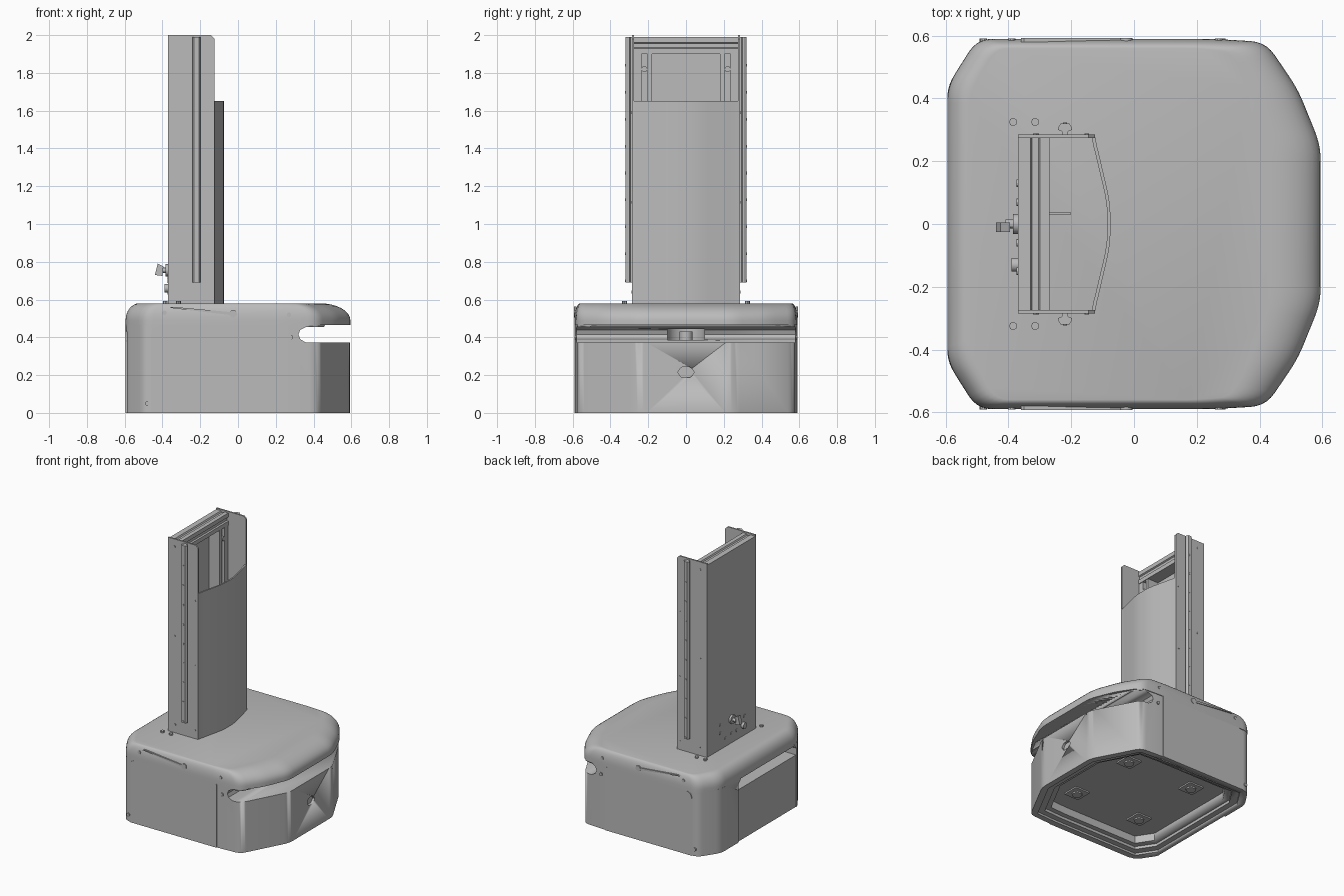
import bpy, bmesh, math
from mathutils import Vector

cube = bpy.data.objects.get("Cube")
if cube:
    bpy.data.objects.remove(cube, do_unlink=True)

grey = bpy.data.materials.new("light grey")
grey.use_nodes = True
GREY = (0.5, 0.5, 0.5, 1)
grey.diffuse_color = GREY
grey.node_tree.nodes["Principled BSDF"].inputs["Base Color"].default_value = GREY


def finish(name, bm, smooth=True):
    bmesh.ops.recalc_face_normals(bm, faces=bm.faces)
    mesh = bpy.data.meshes.new(name)
    bm.to_mesh(mesh)
    bm.free()
    ob = bpy.data.objects.new(name, mesh)
    bpy.context.collection.objects.link(ob)
    mesh.materials.append(grey)
    if smooth:
        bpy.ops.object.select_all(action='DESELECT')
        ob.select_set(True)
        bpy.context.view_layer.objects.active = ob
        bpy.ops.object.shade_smooth_by_angle(angle=math.radians(30))
    return ob


def loft(name, rings, smooth=True):
    """Capped skin through rings with equal point counts."""
    bm = bmesh.new()
    rows = [[bm.verts.new(p) for p in r] for r in rings]
    n = len(rows[0])
    for a, b in zip(rows, rows[1:]):
        for i in range(n):
            bm.faces.new((a[i], a[(i + 1) % n], b[(i + 1) % n], b[i]))
    bm.faces.new(rows[0])
    bm.faces.new(rows[-1])
    return finish(name, bm, smooth)


def prism(name, pts, lo, hi, axis='z', smooth=True):
    put = {'z': lambda a, b, h: (a, b, h), 'y': lambda a, b, h: (a, h, b),
           'x': lambda a, b, h: (h, a, b)}[axis]
    return loft(name, [[put(a, b, h) for a, b in pts] for h in (lo, hi)], smooth)


def box(name, x0, x1, y0, y1, z0, z1):
    return prism(name, [(x0, y0), (x1, y0), (x1, y1), (x0, y1)], z0, z1, smooth=False)


def circle(cx, cy, r, n=20, ry=None):
    return [(cx + r * math.cos(math.tau * i / n), cy + (ry or r) * math.sin(math.tau * i / n))
            for i in range(n)]


def rounded(pts, r, steps=5):
    """Round the corners of a closed outline."""
    out = []
    for i, p in enumerate(pts):
        p = Vector(p)
        ends = []
        for q in (Vector(pts[i - 1]), Vector(pts[(i + 1) % len(pts)])):
            d = q - p
            ends.append(p + d.normalized() * min(r, d.length * 0.45))
        for k in range(steps + 1):
            t = k / steps
            out.append(tuple(ends[0] * (1 - t) ** 2 + p * 2 * t * (1 - t) + ends[1] * t * t))
    return out


def mirrored(half):
    return half + [(x, -y) for x, y in reversed(half)]


def cut(target, cutter):
    mod = target.modifiers.new("cut", 'BOOLEAN')
    mod.operation = 'DIFFERENCE'
    mod.solver = 'EXACT'
    mod.object = cutter
    cutter.hide_render = True
    bpy.ops.object.select_all(action='DESELECT')
    target.select_set(True)
    bpy.context.view_layer.objects.active = target
    bpy.ops.object.modifier_apply(modifier=mod.name)
    bpy.data.objects.remove(cutter, do_unlink=True)


# Lower body: eight-sided footprint, then its openings
foot = mirrored([(-0.595, 0.44), (-0.5, 0.585), (0.25, 0.585), (0.42, 0.575), (0.592, 0.25)])
body = prism("lower_body", rounded(foot, 0.04), 0, 0.47)
slot = [(0.8, 0.372), (0.8, 0.464), (0.46, 0.464), (0.455, 0.455), (0.36, 0.455),
        (0.33, 0.44), (0.32, 0.415), (0.33, 0.39), (0.36, 0.372)]
cut(body, prism("slot_cutter", slot, -0.8, 0.8, 'y'))
cut(body, prism("sensor_cutter", circle(0.31, 0, 0.1, 24), 0.385, 0.445))
cut(body, prism("rear_slot_cutter", [(-0.44, 0.38), (0.24, 0.38), (0.24, 0.43), (0.21, 0.46),
                                     (-0.41, 0.46), (-0.44, 0.43)], -0.8, -0.42, 'x'))
cut(body, box("rear_door_cutter", -0.8, -0.585, -0.44, 0.24, -0.1, 0.385))
cut(body, prism("camera_cutter", rounded([(-0.045, 0.215), (-0.025, 0.187), (0.025, 0.187),
                (0.045, 0.215), (0.025, 0.243), (-0.025, 0.243)], 0.01, 2), 0.575, 0.8, 'x'))
for scale, depth in ((0.93, 0.015), (0.86, 0.035), (0.8, 0.09)):
    cut(body, prism("floor_cutter", [(x * scale, y * scale) for x, y in foot], -0.1, depth))
prism("slot_sensor", circle(0.26, 0, 0.035), 0.385, 0.43)

# Underside pads
for sx in (-1, 1):
    for sy in (-1, 1):
        x, y = sx * 0.27, sy * 0.27
        box("floor_pad", x - 0.06, x + 0.06, y - 0.06, y + 0.06, 0.08, 0.092)
        prism("floor_foot", circle(x, y, 0.035), 0.07, 0.082)

# Lid: outline pulled in along a quarter arc, long at the nose and short at the sides
rim = rounded(mirrored([(-0.595, 0.44), (-0.5, 0.59), (0.25, 0.59), (0.42, 0.58),
                        (0.522, 0.43), (0.595, 0.25)]), 0.05)
rings = [[(x, y, 0.464) for x, y in rim]]
for k in range(9):
    a = k * math.pi / 16
    pull, z = 1 - math.cos(a), 0.49 + 0.09 * math.sin(a)
    rings.append([(x * (1 - pull * (0.27 if x > 0 else 0.12)), y * (1 - pull * 0.05), z)
                  for x, y in rim])
loft("lid", rings)

# Side panels, lid slits and side fasteners
door = [(-0.46, 0), (0.24, 0), (0.24, 0.465), (-0.42, 0.465), (-0.45, 0.45), (-0.46, 0.42)]
slit = [(-0.36, 0.556), (-0.35, 0.562), (-0.03, 0.533), (-0.03, 0.517)]
for s in (-1, 1):
    prism("side_panel", door, s * 0.58, s * 0.59, 'y', False)
    prism("lid_slit", slit, s * 0.58, s * 0.592, 'y', False)
    prism("lid_knob", circle(-0.025, 0.525, 0.02), s * 0.58, s * 0.593, 'y')
    for x, z in ((-0.48, 0.05), (0.27, 0.52), (-0.39, 0.53), (0.28, 0.4)):
        prism("side_screw", circle(x, z, 0.012, 10), s * 0.57, s * 0.591, 'y')
    for x in (-0.385, -0.315):
        prism("lid_bolt", circle(x, s * 0.325, 0.013, 8), 0.57, 0.592)

# Column: back plate, side plates, linear rails and inner frame
box("column_back", -0.37, -0.36, -0.28, 0.28, 0.575, 1.99)
plate = [(-0.37, 0.575), (-0.125, 0.575), (-0.125, 1.98), (-0.145, 2.0), (-0.37, 2.0)]
rail = [(-0.23, 0.28), (-0.23, 0.295), (-0.242, 0.3), (-0.242, 0.308), (-0.234, 0.32),
        (-0.206, 0.32), (-0.198, 0.308), (-0.198, 0.3), (-0.21, 0.295), (-0.21, 0.28)]
for s in (-1, 1):
    prism("column_side", plate, s * 0.274, s * 0.285, 'y', False)
    prism("column_rail", [(x, s * y) for x, y in rail], 0.69, 1.99, smooth=False)
    for i in range(9):
        prism("rail_screw", circle(-0.22, 0.7 + i * 0.1425, 0.007, 8), s * 0.31, s * 0.323, 'y')
    for x, z in ((-0.315, 1.945), (-0.315, 1.29), (-0.31, 0.64), (-0.15, 0.64),
                 (-0.15, 1.115), (-0.15, 1.59)):
        prism("side_plate_screw", circle(x, z, 0.007, 8), s * 0.28, s * 0.288, 'y')
    # Post is two strips with a groove between them
    for y0, y1 in ((0.18, 0.205), (0.235, 0.274)):
        box("frame_post", -0.36, -0.275, min(s * y0, s * y1), max(s * y0, s * y1), 0.575, 1.9)
    prism("post_bracket", circle(s * 0.22, 1.82, 0.016, 12), -0.33, -0.27, 'x')

# Top beam with grooves along its front and top
beam = [(-0.362, 1.9), (-0.27, 1.9), (-0.27, 1.93), (-0.28, 1.935), (-0.28, 1.955),
        (-0.27, 1.96), (-0.27, 1.99), (-0.3, 1.99), (-0.305, 1.98), (-0.325, 1.98),
        (-0.33, 1.99), (-0.362, 1.99)]
prism("top_beam", beam, -0.274, 0.274, 'y', False)
box("inner_rib", -0.28, -0.2, 0.03, 0.037, 0.575, 0.7)

# Curved front cover as a thin shell
outer = rounded(mirrored([(-0.125, 0.28), (-0.075, 0.065)]), 0.05)
arc = [p for p in outer if p[0] > -0.12]
arc = [(-0.125, 0.284)] + arc + [(-0.125, -0.284)]
prism("column_cover", arc + [(x - 0.01, y * 0.98) for x, y in reversed(arc)], 0.575, 1.65)

# Handle, plugs and ports low on the column back
prism("switch_stem", circle(0, 0.755, 0.015, 12), -0.41, -0.365, 'x')
prism("switch_lever", [(-0.44, 0.73), (-0.4, 0.725), (-0.395, 0.775), (-0.425, 0.79)],
      -0.025, 0.005, 'y', False)
prism("switch_collar", circle(0, 0.755, 0.032), -0.385, -0.365, 'x')
prism("power_plug", circle(-0.13, 0.66, 0.022), -0.39, -0.365, 'x')
for y, z in ((0.13, 0.76), (0.13, 0.7), (0.07, 0.64), (0, 0.65), (-0.06, 0.65), (-0.15, 0.72)):
    prism("port", circle(y, z, 0.012, 12), -0.374, -0.365, 'x')
